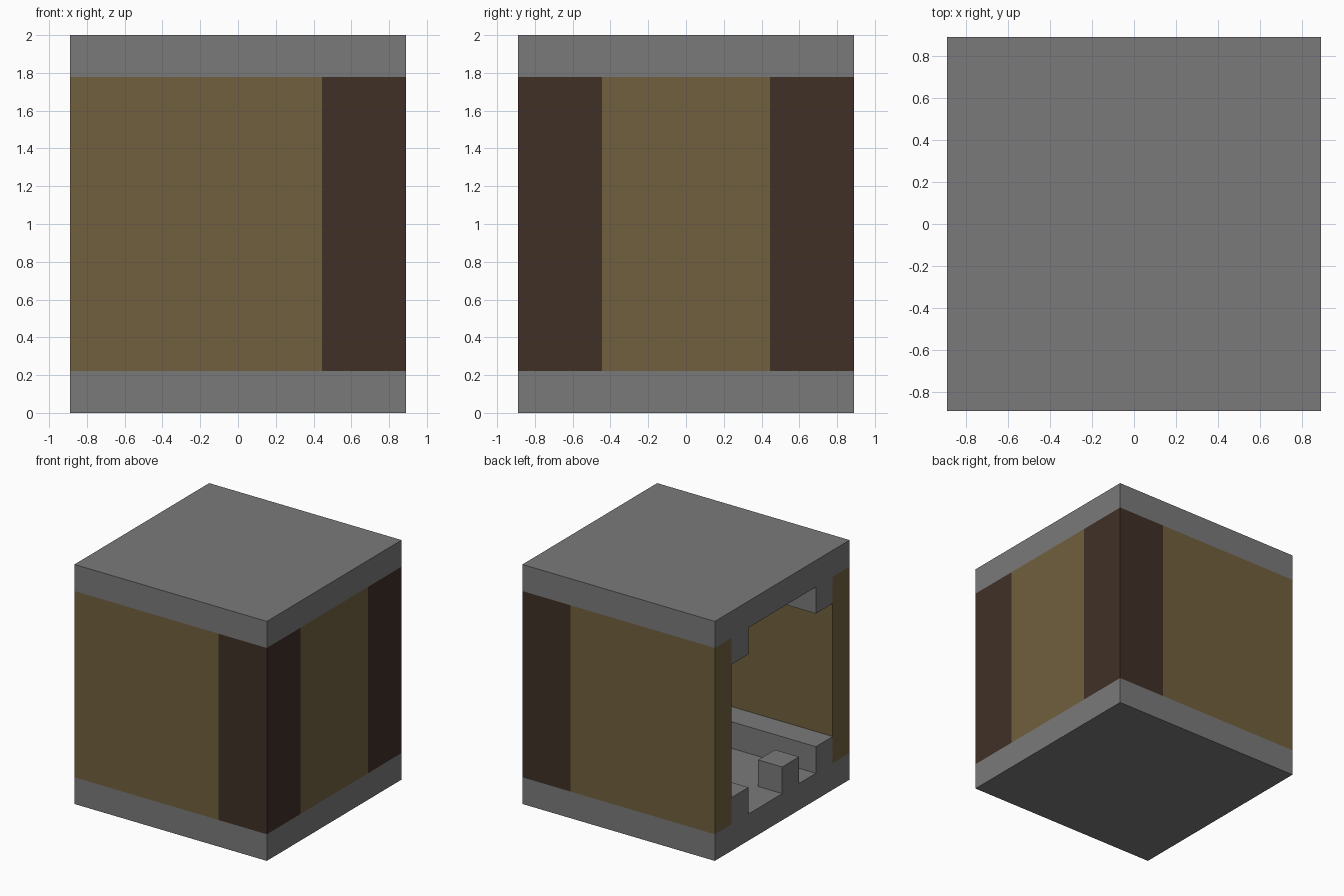
import bpy
import bmesh
from mathutils import Vector

cube = bpy.data.objects.get("Cube")
if cube:
    bpy.data.objects.remove(cube, do_unlink=True)

U = 1 / 9          # grid unit: the block is 16 x 16 x 18 units
HALF, WALL, POST, HEIGHT = 8, 2, 4, 18
LOW, HIGH = 2, HEIGHT - 2


def material(name, rgb):
    mat = bpy.data.materials.new(name)
    mat.use_nodes = True
    color = (*rgb, 1)
    mat.diffuse_color = color
    mat.node_tree.nodes["Principled BSDF"].inputs["Base Color"].default_value = color
    return mat


stone = material("grey stone", (0.195, 0.195, 0.195))
wood = material("tan wood", (0.165, 0.117, 0.048))
dark = material("dark brown wood", (0.051, 0.030, 0.020))


def prism(name, outline, axis, start, end, mat):
    """Extrude a closed outline along x or z; an x outline holds (y, z) pairs."""
    bm = bmesh.new()
    if axis == "x":
        points = [(start, a, b) for a, b in outline]
        step = Vector((end - start, 0, 0))
    else:
        points = [(a, b, start) for a, b in outline]
        step = Vector((0, 0, end - start))
    face = bm.faces.new([bm.verts.new(Vector(p) * U) for p in points])
    new = bmesh.ops.extrude_face_region(bm, geom=[face])["geom"]
    moved = [g for g in new if isinstance(g, bmesh.types.BMVert)]
    bmesh.ops.translate(bm, verts=moved, vec=step * U)
    bmesh.ops.recalc_face_normals(bm, faces=bm.faces)
    mesh = bpy.data.meshes.new(name)
    bm.to_mesh(mesh)
    bm.free()
    mesh.materials.append(mat)
    obj = bpy.data.objects.new(name, mesh)
    bpy.context.collection.objects.link(obj)
    return obj


def rect(a0, a1, b0, b1):
    return [(a0, b0), (a1, b0), (a1, b1), (a0, b1)]


INNER = HALF - WALL
LEDGE = HALF - POST

# Base and roof slabs
prism("base_slab", rect(-HALF, HALF, -HALF, HALF), "z", 0, LOW, stone)
prism("roof_slab", rect(-HALF, HALF, -HALF, HALF), "z", HIGH, HEIGHT, stone)

# Side walls, corner posts and the ledges running inside them
for side, sy in (("front", -1), ("back", 1)):
    prism(side + "_wall", rect(-HALF, LEDGE, sy * INNER, sy * HALF), "z", LOW, HIGH, wood)
    corner = [(LEDGE, sy * HALF), (HALF, sy * HALF), (HALF, sy * LEDGE),
              (INNER, sy * LEDGE), (INNER, sy * INNER), (LEDGE, sy * INNER)]
    prism(side + "_corner_post", corner, "z", LOW, HIGH, dark)
    for level, z in (("floor", LOW), ("ceiling", HIGH - WALL)):
        prism(f"{side}_{level}_ledge", rect(sy * LEDGE, sy * INNER, z, z + WALL),
              "x", -HALF, INNER, stone)

# Closed end wall between the posts
prism("end_wall", rect(INNER, HALF, -LEDGE, LEDGE), "z", LOW, HIGH, wood)

# Small block at the open doorway
prism("doorway_block", rect(-HALF, -INNER, -WALL, 0), "z", LOW, LOW + WALL, stone)
